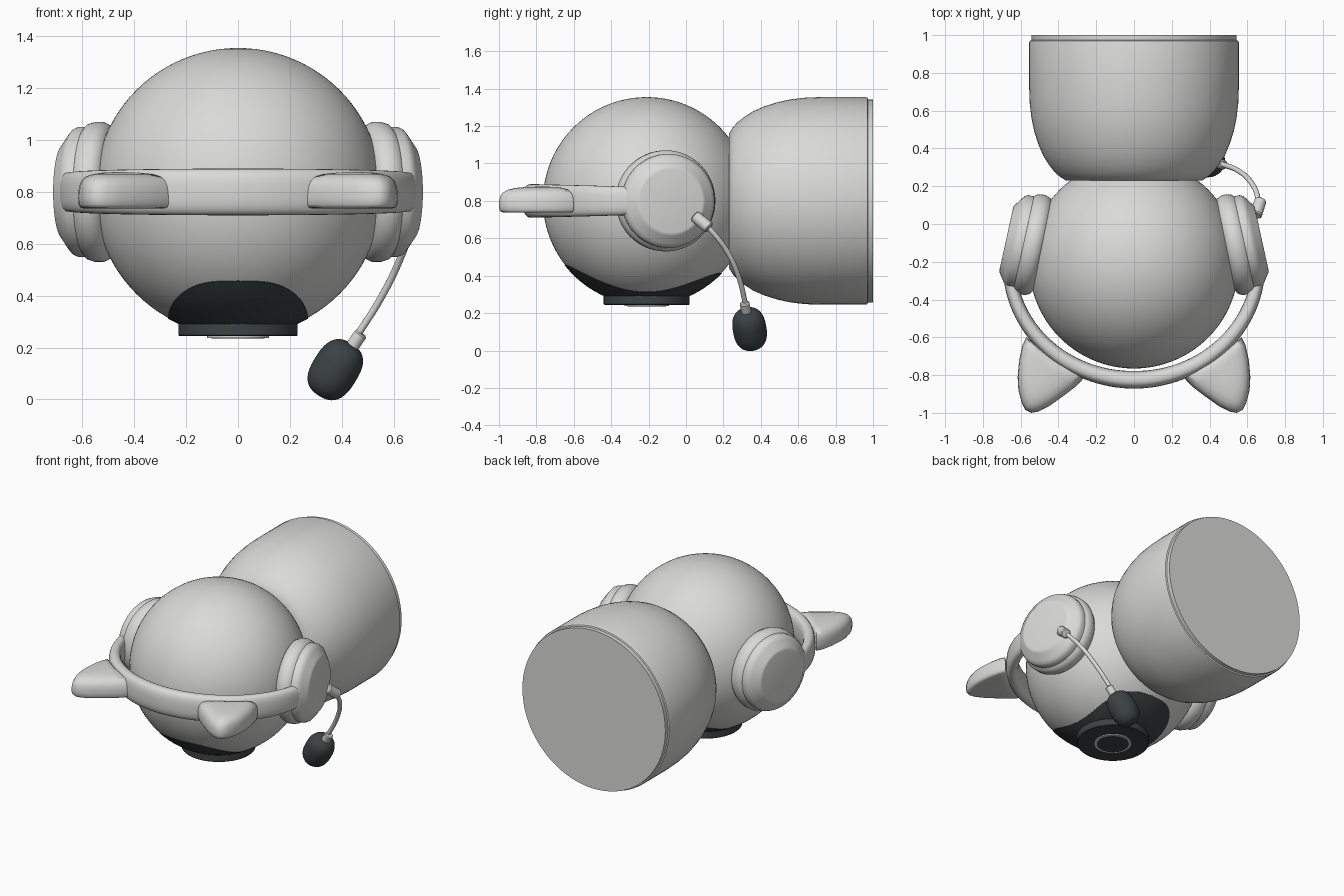
import bpy, bmesh, math
from mathutils import Vector

if "Cube" in bpy.data.objects:
    bpy.data.objects.remove(bpy.data.objects["Cube"])


def material(name, rgb):
    m = bpy.data.materials.new(name)
    m.diffuse_color = (*rgb, 1)
    m.use_nodes = True
    m.node_tree.nodes["Principled BSDF"].inputs["Base Color"].default_value = m.diffuse_color
    return m


LIGHT = material("light_grey", (0.70, 0.70, 0.69))
DARK = material("charcoal", (0.045, 0.055, 0.058))
HEAD = Vector((0, -0.21, 0.8))
R = 0.555


def loft(name, rings, mat, angle=35):
    """Skin a list of equal-length point rings and cap both ends."""
    bm = bmesh.new()
    loops = [[bm.verts.new(p) for p in ring] for ring in rings]
    n = len(loops[0])
    for a, b in zip(loops, loops[1:]):
        for i in range(n):
            j = (i + 1) % n
            bm.faces.new((a[i], a[j], b[j], b[i]))
    bm.faces.new(loops[0])
    bm.faces.new(loops[-1])
    bmesh.ops.recalc_face_normals(bm, faces=bm.faces)
    me = bpy.data.meshes.new(name)
    bm.to_mesh(me)
    bm.free()
    me.materials.append(mat)
    ob = bpy.data.objects.new(name, me)
    bpy.context.collection.objects.link(ob)
    bpy.ops.object.select_all(action='DESELECT')
    ob.select_set(True)
    bpy.context.view_layer.objects.active = ob
    bpy.ops.object.shade_smooth_by_angle(angle=math.radians(angle))
    return ob


def revolve(name, origin, axis, profile, mat, n=64):
    """Turn (height, radius) pairs around an axis."""
    q = Vector((0, 0, 1)).rotation_difference(Vector(axis).normalized())
    rings = []
    for h, r in profile:
        r = max(r, 0.0008)
        rings.append([Vector(origin) + q @ Vector((r * math.cos(t), r * math.sin(t), h))
                      for t in (2 * math.pi * i / n for i in range(n))])
    return loft(name, rings, mat)


def rod(name, a, b, r, mat=LIGHT):
    a, b = Vector(a), Vector(b)
    length = (b - a).length
    bev = r * 0.2
    return revolve(name, a, b - a, [(0, r - bev), (bev, r), (length - bev, r), (length, r - bev)], mat, 24)


def power(v, e):
    return math.copysign(abs(v) ** e, v)


# Head sphere
revolve("head", HEAD, (0, 0, 1),
        [(-R * math.cos(math.pi * i / 48), R * math.sin(math.pi * i / 48)) for i in range(49)], LIGHT, 96)

# Body: rounded shoulder, straight side, stepped rim at the base
revolve("body", (0, 0, 0.8), (0, 1, 0),
        [(0.23, 0.36), (0.25, 0.392), (0.275, 0.42), (0.31, 0.448), (0.36, 0.48), (0.42, 0.506),
         (0.49, 0.528), (0.56, 0.543), (0.64, 0.552), (0.72, 0.555), (0.96, 0.555), (0.97, 0.552),
         (0.973, 0.543), (1.0, 0.543)], LIGHT, 96)


# Dark rounded face panel hugging the head
def panel_ring(k, radius):
    ring = []
    for i in range(96):
        t = 2 * math.pi * i / 96
        x = 0.268 * k * power(math.cos(t), 0.5)
        s = k * power(math.sin(t), 0.5) * (0.40 if math.sin(t) > 0 else 0.437)
        y = s * (1 - 2.84 * x * x)
        d = Vector((x, y, -math.sqrt(R * R - x * x - y * y))).normalized()
        ring.append(HEAD + d * radius)
    return ring


loft("face_panel", [panel_ring(k / 14, R + 0.003) for k in range(1, 15)] + [panel_ring(1, R - 0.006)], DARK)

# Eye: housing, thin light ring and pupil
eye = (0, -0.21, 0)
revolve("eye_housing", eye, (0, 0, 1), [(0.244, 0.226), (0.248, 0.23), (0.31, 0.23)], DARK)
revolve("eye_ring", eye, (0, 0, 1), [(0.2375, 0.12), (0.26, 0.12)], LIGHT)
revolve("eye_pupil", eye, (0, 0, 1), [(0.2355, 0.102), (0.25, 0.102)], DARK)

# Ear cushions and cups, tilted to follow the head
for side, sx in (("left", -1), ("right", 1)):
    base, axis = (sx * 0.51, -0.115, 0.8), (sx * 0.977, 0.215, 0)
    revolve(side + "_ear_cushion", base, axis,
            [(-0.035, 0.2), (-0.03, 0.235), (-0.015, 0.258), (0.01, 0.27), (0.04, 0.27),
             (0.065, 0.262), (0.08, 0.245), (0.08, 0.2)], LIGHT)
    revolve(side + "_ear_cup", base, axis,
            [(0.06, 0.24), (0.075, 0.251), (0.105, 0.251), (0.122, 0.243), (0.134, 0.228),
             (0.162, 0.188), (0.168, 0.18), (0.17, 0.17)], LIGHT)

# Headband: rounded section swept round the front half of an ellipse
band = []
for i in range(65):
    a = math.radians(-86 + 172 * i / 64)
    f = abs(a) / 1.5
    half_t, half_h = 0.047 - 0.012 * f, 0.09 - 0.016 * f ** 2
    centre = Vector((0.66 * math.sin(a), -0.21 - 0.615 * math.cos(a), 0.8))
    out = Vector((math.sin(a) / 0.66, -math.cos(a) / 0.615, 0)).normalized()
    band.append([centre + out * half_t * power(math.cos(t), 0.75) + Vector((0, 0, half_h * power(math.sin(t), 0.75)))
                 for t in (2 * math.pi * j / 28 for j in range(28))])
loft("headband", band, LIGHT, 50)

# Pointed ears on the band: flat underside, domed top
EAR = [(0.31, -0.77), (0.26, -0.81), (0.31, -0.862), (0.38, -0.915), (0.45, -0.965), (0.505, -0.993),
       (0.545, -1.0), (0.575, -0.985), (0.595, -0.945), (0.612, -0.88), (0.616, -0.81), (0.608, -0.72),
       (0.59, -0.64), (0.57, -0.6), (0.53, -0.63), (0.42, -0.71)]
LEVELS = [(0.737, 0.88), (0.741, 0.95), (0.752, 0.99), (0.775, 1), (0.80, 0.995), (0.825, 0.97),
          (0.845, 0.91), (0.86, 0.8), (0.869, 0.64), (0.874, 0.42), (0.876, 0.15)]
for side, sx in (("left", -1), ("right", 1)):
    rings = [[Vector((sx * (0.46 + (x - 0.46) * k), -0.76 + (y + 0.76) * k, z)) for x, y in EAR]
             for z, k in LEVELS]
    loft(side + "_pointed_ear", rings, LIGHT, 60)

# Microphone boom: bevelled curve with end fittings
curve = bpy.data.curves.new("mic_boom", 'CURVE')
curve.dimensions = '3D'
curve.bevel_depth = 0.014
curve.bevel_resolution = 4
curve.use_fill_caps = True
path = [(0.655, 0.08, 0.695), (0.655, 0.14, 0.635), (0.62, 0.22, 0.53), (0.55, 0.283, 0.39), (0.462, 0.318, 0.25)]
spline = curve.splines.new('BEZIER')
spline.bezier_points.add(len(path) - 1)
for bp, p in zip(spline.bezier_points, path):
    bp.co = p
    bp.handle_left_type = bp.handle_right_type = 'AUTO'
curve.materials.append(LIGHT)
bpy.context.collection.objects.link(bpy.data.objects.new("mic_boom", curve))
rod("boom_bracket", (0.645, 0.045, 0.72), (0.67, 0.125, 0.655), 0.032)
rod("boom_collar", (0.475, 0.313, 0.255), (0.43, 0.325, 0.19), 0.026)

# Foam microphone: blunt capsule
foam = []
for i in range(33):
    t = math.pi * i / 32
    foam.append((-0.118 * power(math.cos(t), 0.75), 0.09 * power(math.sin(t), 0.75)))
revolve("mic_foam", (0.375, 0.34, 0.115), (0.52, -0.14, 0.84), foam, DARK, 40)
